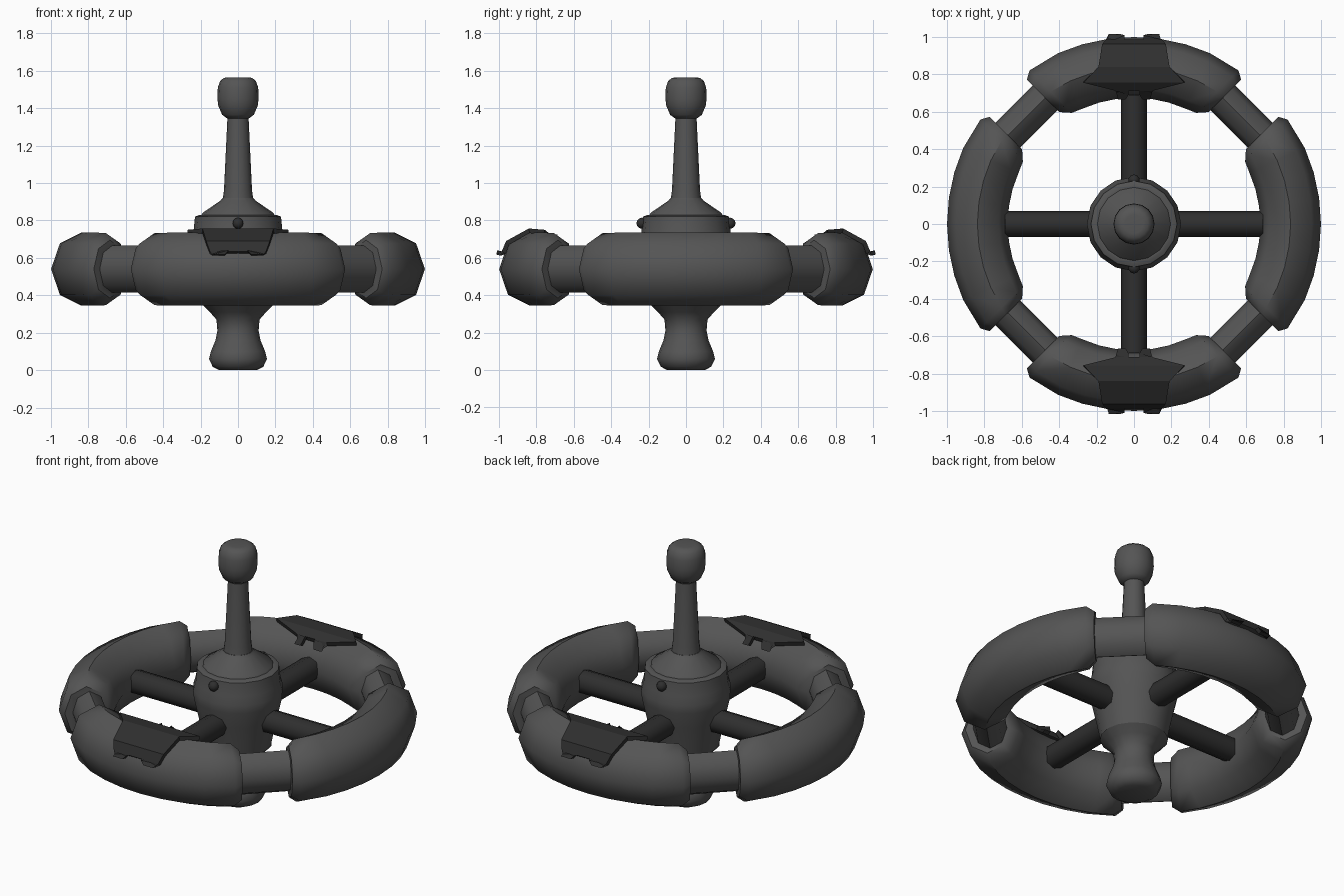
import bpy, bmesh, math
from mathutils import Matrix, Vector

cube = bpy.data.objects.get("Cube")
if cube:
    bpy.data.objects.remove(cube, do_unlink=True)


def make_material(name, value):
    m = bpy.data.materials.new(name)
    m.use_nodes = True
    m.diffuse_color = (value, value, value, 1)
    m.node_tree.nodes["Principled BSDF"].inputs["Base Color"].default_value = (value, value, value, 1)
    return m


GREY = make_material("dark grey", 0.09)
BLACK = make_material("near black", 0.028)
MID_Z = 0.54      # height of the ring plane
RING_R = 0.837    # ring centre line
SIDES = 8


def finish(name, bm, mat, angle=None):
    bmesh.ops.recalc_face_normals(bm, faces=bm.faces)
    me = bpy.data.meshes.new(name)
    bm.to_mesh(me)
    bm.free()
    me.materials.append(mat)
    ob = bpy.data.objects.new(name, me)
    bpy.context.collection.objects.link(ob)
    if angle:
        bpy.ops.object.select_all(action='DESELECT')
        ob.select_set(True)
        bpy.context.view_layer.objects.active = ob
        bpy.ops.object.shade_smooth_by_angle(angle=math.radians(angle))
    return ob


def loft(bm, loops, closed=True):
    """Skin a list of point loops, capping both ends."""
    rings = [[bm.verts.new(p) for p in loop] for loop in loops]
    for a, b in zip(rings, rings[1:]):
        n = len(a)
        for i in range(n):
            j = (i + 1) % n
            bm.faces.new((a[i], a[j], b[j], b[i]))
    bm.faces.new(rings[0])
    bm.faces.new(rings[-1])


def section(centre, direction, rx, rz):
    """Upright oval section widening along a horizontal direction angle."""
    d = Vector((math.cos(direction), math.sin(direction), 0))
    up = Vector((0, 0, 1))
    steps = [2 * math.pi * i / SIDES for i in range(SIDES)]
    return [centre + d * rx * math.cos(t) + up * rz * math.sin(t) for t in steps]


def on_diagonal(angle, radius, offset):
    """Point at a radius along an angle, shifted along the tangent."""
    c, s = math.cos(angle), math.sin(angle)
    return Vector((radius * c - offset * s, radius * s + offset * c, MID_Z))


# Four thick ring arcs with chamfered ends
quarter = math.pi / 4
for k, name in enumerate(("left", "back", "right", "front")):
    mid = k * math.pi / 2
    loops = []
    for sign in (-1, 1):
        diag = mid + sign * quarter
        end = section(on_diagonal(diag, 0.828, -sign * 0.14), diag, 0.122, 0.155)
        full = section(on_diagonal(diag, 0.815, -sign * 0.185), diag, 0.16, 0.193)
        if sign < 0:
            loops += [end, full]
            for i in range(-3, 4):
                a = mid + math.radians(8 * i)
                c = Vector((RING_R * math.cos(a), RING_R * math.sin(a), MID_Z))
                loops.append(section(c, a, 0.162, 0.195))
        else:
            loops += [full, end]
    bm = bmesh.new()
    loft(bm, loops)
    finish(name + "_ring_arc", bm, GREY, 46)

# Straight links between the arcs
for k in range(4):
    diag = quarter + k * math.pi / 2
    bm = bmesh.new()
    loft(bm, [section(on_diagonal(diag, 0.812, o), diag, 0.093, 0.125) for o in (-0.2, 0.2)])
    finish("ring_link_%d" % (k + 1), bm, GREY, 50)

# Spokes
for k, name in enumerate(("left", "back", "right", "front")):
    a = k * math.pi / 2
    d = Vector((math.cos(a), math.sin(a), 0))
    bm = bmesh.new()
    loft(bm, [section(d * r + Vector((0, 0, MID_Z)), a + math.pi / 2, 0.07, 0.07) for r in (0.1, 0.69)])
    finish(name + "_spoke", bm, BLACK, 50)


# Turned parts of the centre column, as (radius, height) profiles
def turned(name, profile, sides=16):
    bm = bmesh.new()
    loft(bm, [[(r * math.cos(2 * math.pi * i / sides), r * math.sin(2 * math.pi * i / sides), z)
               for i in range(sides)] for r, z in profile])
    finish(name, bm, GREY, 40)


turned("lower_foot", [(0.1, 0), (0.135, 0.018), (0.155, 0.06), (0.145, 0.1), (0.12, 0.16),
                      (0.11, 0.21), (0.115, 0.27), (0.15, 0.31), (0.19, 0.35)])
turned("hub_body", [(0.185, 0.345), (0.2, 0.42), (0.225, 0.54), (0.248, 0.64), (0.252, 0.69),
                    (0.238, 0.74), (0.23, 0.82), (0.21, 0.828), (0.2, 0.828)])
turned("hub_cone", [(0.2, 0.82), (0.19, 0.84), (0.095, 0.905), (0.083, 0.92)])
turned("mast", [(0.082, 0.91), (0.075, 0.96), (0.056, 1.36)])
turned("mast_head", [(0.058, 1.345), (0.085, 1.365), (0.106, 1.415), (0.11, 1.45), (0.108, 1.51),
                     (0.096, 1.545), (0.075, 1.562), (0.05, 1.565)])

# Small knobs on the hub
for side, name in ((-1, "front"), (1, "back")):
    bm = bmesh.new()
    bmesh.ops.create_uvsphere(bm, u_segments=10, v_segments=6, radius=0.03,
                              matrix=Matrix.Translation((0, side * 0.235, 0.785)))
    finish(name + "_hub_knob", bm, BLACK, 60)

# Armour saddles over the front and back arcs: rows of (distance, height, half width)
ROWS = [(0.985, 0.635, 0.15), (0.962, 0.69, 0.17), (0.84, 0.757, 0.19),
        (0.755, 0.75, 0.27), (0.712, 0.715, 0.1)]
TABS = [((0.985, 0.635, 0.05, 0.15), (0.99, 0.612, 0.07, 0.135)),
        ((0.712, 0.715, 0.03, 0.1), (0.688, 0.665, 0.045, 0.085))]
for side, name in ((-1, "front"), (1, "back")):
    bm = bmesh.new()
    for (y0, z0, w0), (y1, z1, w1) in zip(ROWS, ROWS[1:]):
        bm.faces.new([bm.verts.new(p) for p in (
            (-w0, side * y0, z0), (w0, side * y0, z0), (w1, side * y1, z1), (-w1, side * y1, z1))])
    for (y0, z0, a0, b0), (y1, z1, a1, b1) in TABS:
        for s in (-1, 1):
            bm.faces.new([bm.verts.new(p) for p in (
                (s * a0, side * y0, z0), (s * b0, side * y0, z0),
                (s * b1, side * y1, z1), (s * a1, side * y1, z1))])
    bmesh.ops.remove_doubles(bm, verts=bm.verts, dist=0.0005)
    saddle = finish(name + "_saddle_plate", bm, BLACK)
    # Thicken the plate inwards whichever way the open sheet was oriented
    top = max(saddle.data.polygons, key=lambda p: p.center.z)
    mod = saddle.modifiers.new("thickness", 'SOLIDIFY')
    mod.thickness = 0.025
    mod.offset = -1 if top.normal.z > 0 else 1
